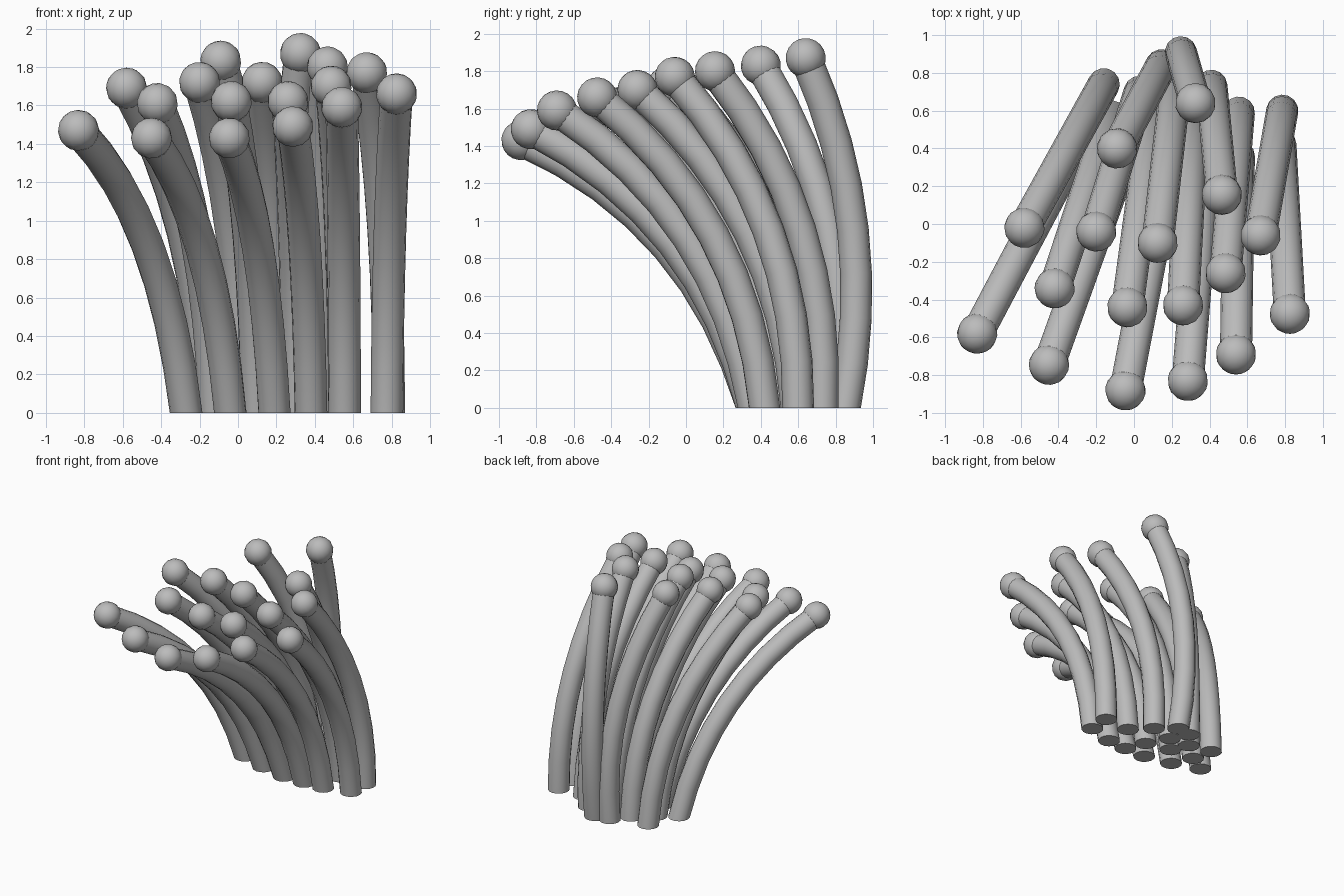
import bpy, bmesh, math
from mathutils import Vector

old = bpy.data.objects.get("Cube")
if old:
    bpy.data.objects.remove(old, do_unlink=True)

TUBE_R, BALL_R, SIDES, STEPS = 0.085, 0.107, 14, 8
UP = Vector((0, 0, 1))

grey = bpy.data.materials.new("plain_grey")
grey.use_nodes = True
colour = (0.5, 0.5, 0.5, 1)
grey.diffuse_color = colour
grey.node_tree.nodes["Principled BSDF"].inputs["Base Color"].default_value = colour

# Each stalk: base x, base y, then tip centre x, y, z
STALKS = [
    (-.27, .48, -.83, -.58, 1.47),
    (-.16, .74, -.58, -.02, 1.69),
    (-.12, .57, -.42, -.34, 1.61),
    (-.04, .40, -.45, -.745, 1.43),
    (.03, .70, -.20, -.04, 1.72),
    (.14, .83, -.09, .40, 1.83),
    (.10, .56, -.035, -.44, 1.62),
    (.19, .35, -.045, -.88, 1.43),
    (.215, .69, .125, -.10, 1.72),
    (.31, .51, .26, -.43, 1.62),
    (.38, .35, .285, -.83, 1.49),
    (.265, .85, .325, .64, 1.87),
    (.41, .73, .465, .155, 1.80),
    (.555, .59, .485, -.26, 1.70),
    (.555, .36, .54, -.69, 1.59),
    (.785, .60, .67, -.06, 1.77),
    (.775, .42, .825, -.475, 1.66),
]


def finish(bm, name):
    bmesh.ops.recalc_face_normals(bm, faces=bm.faces)
    mesh = bpy.data.meshes.new(name)
    bm.to_mesh(mesh)
    bm.free()
    mesh.materials.append(grey)
    obj = bpy.data.objects.new(name, mesh)
    bpy.context.collection.objects.link(obj)
    bpy.ops.object.select_all(action='DESELECT')
    obj.select_set(True)
    bpy.context.view_layer.objects.active = obj
    bpy.ops.object.shade_smooth_by_angle(angle=math.radians(45))


def make_tube(name, base, tip):
    """Sweep a round section along an arched path with a level foot."""
    lean = Vector((tip.x - base.x, tip.y - base.y, 0))
    direction = lean.normalized()
    side = direction.cross(UP)
    arch = (UP * lean.length - direction * tip.z).normalized()
    bend = (base + tip) / 2 + arch * (0.28 + 0.13 * lean.length)
    bm = bmesh.new()
    rings = []
    for i in range(STEPS + 1):
        t = i / STEPS
        centre = base * (1 - t) ** 2 + bend * 2 * t * (1 - t) + tip * t * t
        tangent = ((bend - base) * (1 - t) + (tip - bend) * t).normalized()
        if i == 0:
            tangent = UP
        across = tangent.cross(side)
        ring = []
        for k in range(SIDES):
            a = math.tau * k / SIDES
            ring.append(bm.verts.new(
                centre + (side * math.cos(a) + across * math.sin(a)) * TUBE_R))
        rings.append(ring)
    for low, high in zip(rings, rings[1:]):
        for k in range(SIDES):
            n = (k + 1) % SIDES
            bm.faces.new((low[k], low[n], high[n], high[k]))
    bm.faces.new(rings[0])
    bm.faces.new(rings[-1])
    finish(bm, name)
    return (tip - bend).normalized()


def make_ball(name, centre, axis):
    """Round tip, with its poles along the stalk."""
    bm = bmesh.new()
    bmesh.ops.create_uvsphere(bm, u_segments=SIDES, v_segments=10, radius=BALL_R)
    turn = UP.rotation_difference(axis).to_matrix().to_4x4()
    bm.transform(turn)
    bmesh.ops.translate(bm, verts=bm.verts, vec=centre)
    finish(bm, name)


for i, (bx, by, tx, ty, tz) in enumerate(STALKS, 1):
    tip = Vector((tx, ty, tz))
    axis = make_tube(f"stalk_{i}", Vector((bx, by, 0)), tip)
    make_ball(f"round_tip_{i}", tip, axis)
